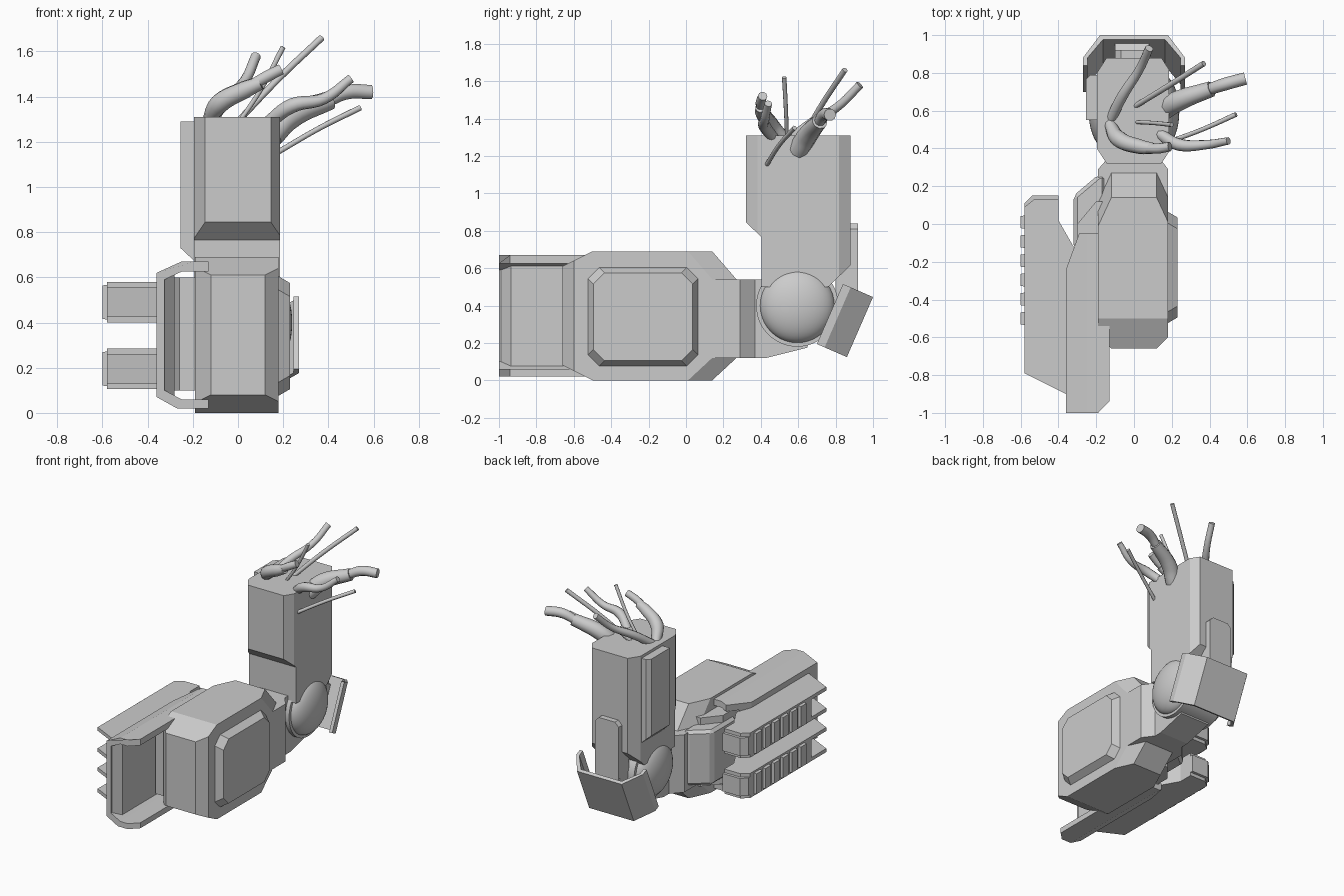
import bpy, bmesh, math
from mathutils import Vector, Matrix

if "Cube" in bpy.data.objects:
    bpy.data.objects.remove(bpy.data.objects["Cube"])


def finish(name, bm, matrix=None):
    bmesh.ops.recalc_face_normals(bm, faces=bm.faces)
    mesh = bpy.data.meshes.new(name)
    bm.to_mesh(mesh)
    bm.free()
    ob = bpy.data.objects.new(name, mesh)
    bpy.context.collection.objects.link(ob)
    if matrix:
        ob.matrix_world = matrix
    return ob


def prism(name, pts, axis, lo, hi, cuts=(), taper=0, matrix=None):
    """Extrude a 2D outline along an axis, then slice corners off with (point, normal) planes."""
    place = {'x': lambda a, b, h: (h, a, b),
             'y': lambda a, b, h: (a, h, b),
             'z': lambda a, b, h: (a, b, h)}[axis]
    bm = bmesh.new()
    cx = sum(p[0] for p in pts) / len(pts)
    cy = sum(p[1] for p in pts) / len(pts)
    top_pts = [(a - math.copysign(taper, a - cx), b - math.copysign(taper, b - cy)) for a, b in pts]
    low = [bm.verts.new(place(a, b, lo)) for a, b in pts]
    top = [bm.verts.new(place(a, b, hi)) for a, b in top_pts]
    bm.faces.new(low)
    bm.faces.new(top)
    n = len(pts)
    for i in range(n):
        j = (i + 1) % n
        bm.faces.new((low[i], low[j], top[j], top[i]))
    for co, no in cuts:
        bmesh.ops.bisect_plane(bm, geom=bm.verts[:] + bm.edges[:] + bm.faces[:],
                               plane_co=co, plane_no=no, clear_outer=True)
        bmesh.ops.holes_fill(bm, edges=[e for e in bm.edges if e.is_boundary])
    return finish(name, bm, matrix)


def octagon(a0, a1, b0, b1, ca, cb):
    return [(a0 + ca, b0), (a1 - ca, b0), (a1, b0 + cb), (a1, b1 - cb),
            (a1 - ca, b1), (a0 + ca, b1), (a0, b1 - cb), (a0, b0 + cb)]


def rect(a0, a1, b0, b1):
    return [(a0, b0), (a1, b0), (a1, b1), (a0, b1)]


def bevel(ob, width):
    mod = ob.modifiers.new("bevel", 'BEVEL')
    mod.width = width
    mod.segments = 1


# Forearm body with chamfered corners
cuts = []
for s in (-1, 1):
    cuts += [((s * 0.12, -0.66, 0), (s * 1, -1.0, 0)),
             ((s * 0.12, 0.14, 0.69), (s * 0.021, 0.00975, 0.00845)),
             ((s * 0.12, 0.14, 0.0), (s * 0.021, 0.00975, -0.0105))]
prism("forearm_body", [(-0.66, 0.08), (-0.5, 0), (0.14, 0), (0.27, 0.12), (0.27, 0.54),
                       (0.14, 0.69), (-0.5, 0.69), (-0.66, 0.61)], 'x', -0.19, 0.18, cuts)

# Raised panel on the outer side
prism("forearm_side_panel", octagon(-0.53, 0.07, 0.07, 0.61, 0.06, 0.06), 'x', 0.17, 0.23, taper=0.035)

# Neck from forearm to elbow
prism("forearm_neck", [(-0.19, 0.1), (0.18, 0.1), (0.18, 0.29), (0.12, 0.37), (0.12, 0.65),
                       (-0.12, 0.65), (-0.12, 0.37), (-0.19, 0.29)], 'z', 0.12, 0.54,
      [((0, 0.43, 0.12), (0, 0.05, -0.2))])

# C-shaped shield rail on the inner side
prism("shield_rail", [(-0.13, 0.67), (-0.25, 0.67), (-0.36, 0.62), (-0.36, 0.07), (-0.27, 0.02),
                      (-0.13, 0.02), (-0.13, 0.06), (-0.25, 0.06), (-0.325, 0.1), (-0.325, 0.59),
                      (-0.25, 0.625), (-0.13, 0.625)], 'y', -1, -0.05,
      [((-0.19, -1, 0), (1, -1, 0)), ((-0.36, -0.24, 0), (-0.19, 0.07, 0))])
prism("shield_inner_wall", [(-0.34, -0.995), (-0.33, -0.995), (-0.28, -0.935), (-0.28, -0.1),
                            (-0.34, -0.24)], 'z', 0.07, 0.62)
prism("shield_mount", [(-0.3, -0.45), (-0.26, -0.58), (-0.15, -0.58), (-0.15, 0.12),
                       (-0.2, 0.12), (-0.3, 0.0)], 'z', 0.1, 0.6)
bevel(prism("mount_block", [(-0.32, -0.13), (-0.15, -0.13), (-0.15, 0.26), (-0.19, 0.26),
                            (-0.32, 0.15)], 'z', 0.15, 0.55), 0.03)

# Two side pods with cover plates and ribs
plate = [(-0.58, -0.79), (-0.34, -0.91), (-0.32, -0.12), (-0.40, 0.02),
         (-0.40, 0.13), (-0.53, 0.13), (-0.58, 0.09)]
core = [(-0.58, -0.62), (-0.34, -0.80), (-0.32, -0.12), (-0.40, 0.02),
        (-0.40, 0.15), (-0.54, 0.15), (-0.58, 0.11)]
for tag, z0, z1 in (("lower", 0.105, 0.285), ("upper", 0.40, 0.58)):
    prism(tag + "_pod_core", core, 'z', z0 + 0.025, z1 - 0.025)
    prism(tag + "_pod_top_plate", plate, 'z', z1 - 0.026, z1)
    prism(tag + "_pod_bottom_plate", plate, 'z', z0, z0 + 0.026)
    for i in range(6):
        y = 0.01 - 0.102 * i
        prism(f"{tag}_pod_rib_{i}", rect(y - 0.036, y + 0.036, z0 + 0.012, z1 - 0.012),
              'x', -0.57, -0.6, taper=0.004)

# Upper arm: wide top, slope, narrower lower end
prism("upper_arm", [(0.32, 1.31), (0.32, 0.845), (0.405, 0.765), (0.405, 0.5), (0.76, 0.5),
                    (0.88, 0.615), (0.88, 1.31)], 'x', -0.195, 0.185,
      [((s * 0.145, 0.88, 0), (s * 0.07, 0.045, 0)) for s in (-1, 1)] +
      [((s * 0.145, 0.32, 0), (s * 0.07, -0.045, 0)) for s in (-1, 1)])
prism("upper_arm_side_strip", [(-0.18, 0.66), (-0.255, 0.73), (-0.255, 1.29), (-0.18, 1.29)],
      'y', 0.55, 0.79, [((-0.255, 0.765, 0), (-1, 1, 0))])
prism("upper_arm_back_plate", octagon(-0.1, 0.09, 0.4, 0.84, 0.03, 0.03), 'y', 0.8, 0.92)

# Elbow hub and domes
pivot = Vector((0, 0.595, 0.4))
bm = bmesh.new()
bmesh.ops.create_cone(bm, cap_ends=True, segments=48, radius1=0.22, radius2=0.22, depth=0.3,
                      matrix=Matrix.Translation(pivot) @ Matrix.Rotation(math.pi / 2, 4, 'Y'))
hub = finish("elbow_hub", bm)
domes = [hub]
for s in (-1, 1):
    bm = bmesh.new()
    bmesh.ops.create_uvsphere(bm, u_segments=40, v_segments=20, radius=0.2,
                              matrix=Matrix.Translation(pivot + Vector((s * 0.14, 0, 0)))
                              @ Matrix.Diagonal((0.5, 1, 1, 1)))
    domes.append(finish("elbow_dome_" + ("left" if s < 0 else "right"), bm))

# Tilted elbow guard shell
outer = [(-0.27, -0.175), (-0.27, -0.13), (-0.18, 0), (0.18, 0), (0.27, -0.13), (0.27, -0.175)]
inner = [(x * 0.91, y - (0.025 if y > -0.1 else 0)) for x, y in reversed(outer)]
tilt = Matrix.Translation((0, 0.93, 0.285)) @ Matrix.Rotation(math.radians(-23.5), 4, 'X')
prism("elbow_guard", outer + inner, 'z', -0.175, 0.175, matrix=tilt)
prism("elbow_guard_mount", rect(-0.1, 0.08, -0.25, -0.01), 'z', -0.1, 0.12, matrix=tilt)


# Torn cables: (x, y, z, radius) along each path
def cable(name, pts):
    cu = bpy.data.curves.new(name, 'CURVE')
    cu.dimensions = '3D'
    cu.bevel_depth = 1.0
    cu.bevel_resolution = 3
    cu.use_fill_caps = True
    cu.resolution_u = 6
    sp = cu.splines.new('BEZIER')
    sp.bezier_points.add(len(pts) - 1)
    for bp, (x, y, z, r) in zip(sp.bezier_points, pts):
        bp.co = (x, y, z)
        bp.radius = r
        bp.handle_left_type = bp.handle_right_type = 'AUTO'
    ob = bpy.data.objects.new(name, cu)
    bpy.context.collection.objects.link(ob)


cable("cable_thick_right", [(0.15, 0.6, 1.23, .055), (0.23, 0.65, 1.31, .055), (0.41, 0.715, 1.385, .042)])
cable("cable_core_right", [(0.39, 0.71, 1.38, .03), (0.48, 0.74, 1.42, .034), (0.59, 0.77, 1.42, .033)])
cable("cable_thick_left", [(-0.13, 0.53, 1.29, .03), (-0.08, 0.45, 1.37, .045), (0.03, 0.41, 1.43, .04),
                           (0.1, 0.4, 1.46, .03)])
cable("cable_core_left", [(0.06, 0.4, 1.45, .025), (0.13, 0.4, 1.49, .027), (0.19, 0.41, 1.52, .025)])
cable("cable_front", [(0.13, 0.48, 1.28, .03), (0.24, 0.42, 1.36, .033), (0.38, 0.42, 1.39, .025),
                      (0.5, 0.44, 1.48, .02)])
cable("cable_back", [(-0.12, 0.56, 1.29, .028), (-0.06, 0.68, 1.38, .028), (0.03, 0.82, 1.47, .023),
                     (0.08, 0.93, 1.58, .022)])
cable("wire_long", [(0.0, 0.62, 1.29, .014), (0.18, 0.73, 1.48, .015), (0.37, 0.85, 1.66, .015)])
cable("wire_upright", [(0.0, 0.54, 1.28, .01), (0.1, 0.535, 1.43, .011), (0.2, 0.525, 1.62, .012)])
cable("wire_low", [(0.17, 0.43, 1.15, .012), (0.36, 0.5, 1.26, .012), (0.54, 0.58, 1.35, .013)])

# Smooth shading on the elbow
for ob in bpy.context.scene.objects:
    ob.select_set(ob in domes)
bpy.context.view_layer.objects.active = hub
bpy.ops.object.shade_smooth_by_angle(angle=math.radians(35))
